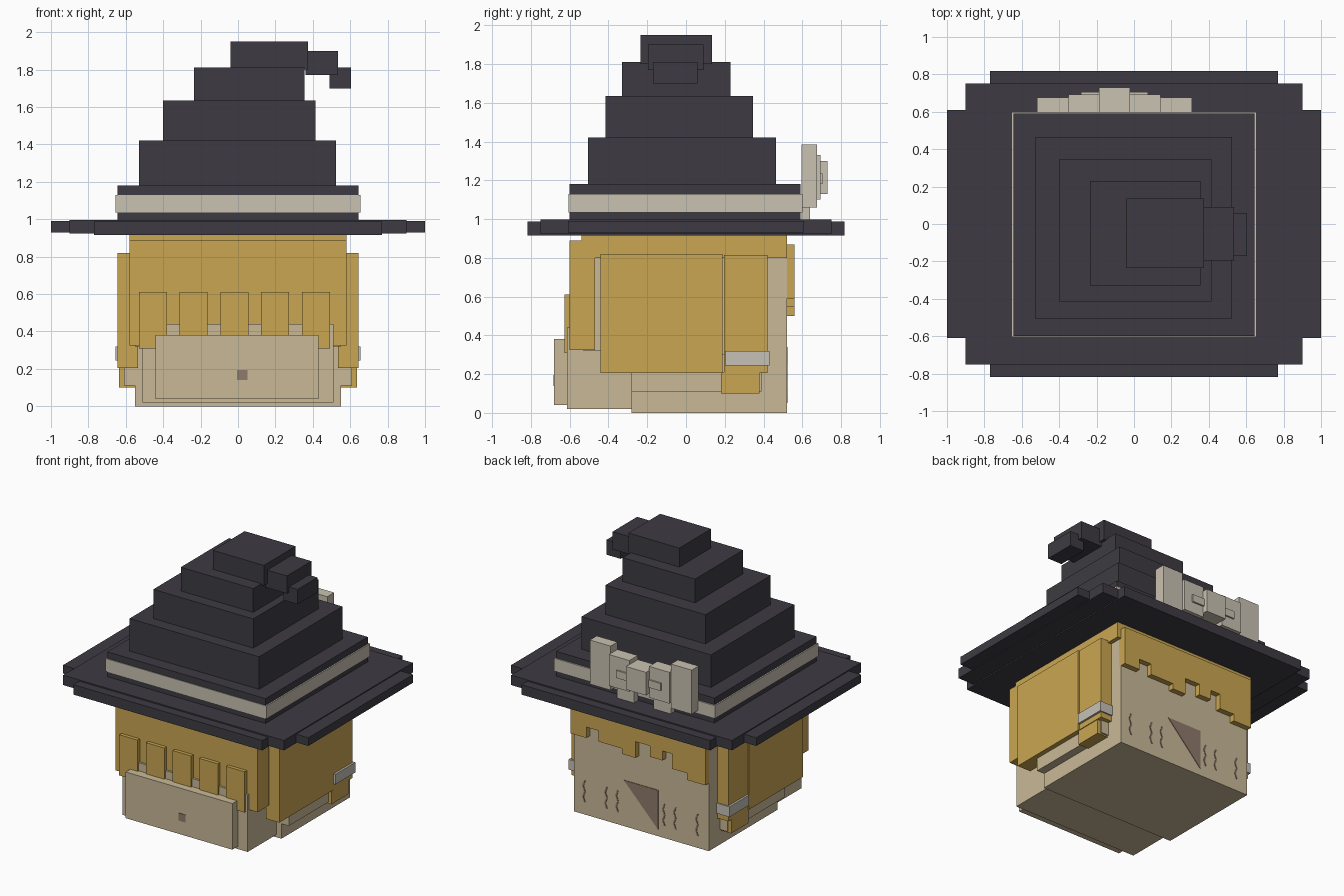
import bpy, bmesh

if "Cube" in bpy.data.objects:
    bpy.data.objects.remove(bpy.data.objects["Cube"])


def mat(name, hex_code):
    lin = []
    for i in (0, 2, 4):
        c = int(hex_code[i:i + 2], 16) / 255
        lin.append(c / 12.92 if c <= 0.04045 else ((c + 0.055) / 1.055) ** 2.4)
    m = bpy.data.materials.new(name)
    m.diffuse_color = (*lin, 1)
    m.use_nodes = True
    m.node_tree.nodes["Principled BSDF"].inputs["Base Color"].default_value = m.diffuse_color
    return m


HAT = mat("charcoal cloth", "3D3B42")
HAIR = mat("golden hair", "C9A651")
SKIN = mat("tan skin", "C9B997")
RIBBON = mat("pale ribbon", "CAC2B2")
TIE = mat("grey hair tie", "C6C1B7")
MARK = mat("brown markings", "8F7A6B")


def finish(name, bm, m):
    bmesh.ops.recalc_face_normals(bm, faces=bm.faces)
    me = bpy.data.meshes.new(name)
    bm.to_mesh(me)
    bm.free()
    me.materials.append(m)
    ob = bpy.data.objects.new(name, me)
    bpy.context.collection.objects.link(ob)
    return ob


def box(name, m, x, y, z):
    """Box between the given (min, max) pairs."""
    bm = bmesh.new()
    bmesh.ops.create_cube(bm, size=1)
    for v in bm.verts:
        v.co = [r[0] if c < 0 else r[1] for c, r in zip(v.co, (x, y, z))]
    return finish(name, bm, m)


def plate(name, m, pts, y0, y1):
    """Outline in x, z extruded along y."""
    bm = bmesh.new()
    f = bm.faces.new([bm.verts.new((px, y0, pz)) for px, pz in pts])
    r = bmesh.ops.extrude_face_region(bm, geom=[f])
    for v in r["geom"]:
        if isinstance(v, bmesh.types.BMVert):
            v.co.y = y1
    return finish(name, bm, m)


# Head and muzzle
box("head", SKIN, (-.55, .55), (-.28, .52), (0, .85))
box("upper_face", SKIN, (-.55, .55), (-.53, -.28), (.32, .8))
box("muzzle", SKIN, (-.51, .51), (-.615, -.28), (.02, .44))
box("snout", SKIN, (-.44, .43), (-.68, -.61), (.04, .38))
box("snout_dot", MARK, (-.005, .05), (-.684, -.679), (.14, .195))

# Hair cap, fringe and strands
box("hair_cap", HAIR, (-.58, .58), (-.54, .522), (.8, .93))
box("fringe", HAIR, (-.58, .58), (-.6, -.47), (.325, .89))
for i in range(5):
    x = -.53 + i * .218
    box(f"fringe_strand_{i}", HAIR, (x, x + .15), (-.626, -.58), (.31, .61))

# Uneven hair at the back
steps = [(.55, .59), (.42, .67), (.32, .59), (.13, .55), (.02, .67), (-.1, .59),
         (-.2, .66), (-.28, .55), (-.4, .5)]
outline = [(.55, .87)]
for i, (x, z) in enumerate(steps):
    x_next = steps[i + 1][0] if i + 1 < len(steps) else -.55
    outline += [(x, z), (x_next, z)]
outline.append((-.55, .87))
plate("back_hair", HAIR, outline, .5, .56)

# Side parts, mirrored
for side, s in (("left", -1), ("right", 1)):
    def sx(a, b):
        return tuple(sorted((s * a, s * b)))
    box(f"{side}_cheek", SKIN, sx(.5, .61), (-.28, .39), (.11, .3))
    box(f"{side}_hair_panel", HAIR, sx(.535, .645), (-.44, .188), (.205, .82))
    box(f"{side}_rear_lock", HAIR, sx(.535, .64), (.195, .42), (.205, .815))
    box(f"{side}_lock_end", HAIR, sx(.53, .635), (.18, .38), (.1, .21))
    box(f"{side}_hair_tie", TIE, sx(.53, .655), (.2, .43), (.245, .32))

# Painted marks on the back of the head
plate("back_triangle", MARK, [(.14, .34), (-.14, .34), (-.14, .05)], .519, .524)
for i, x in enumerate((-.46, -.28, -.19, .19, .28, .46)):
    w = .006
    path = [(x, .25), (x + .015, .21), (x, .17), (x + .015, .13), (x, .09)]
    plate(f"back_squiggle_{i}", MARK,
          [(a - w, b) for a, b in path] + [(a + w, b) for a, b in path[::-1]], .519, .523)

# Hat brim from overlapping slabs
box("brim_wide", HAT, (-1, 1), (-.61, .61), (.93, .99))
box("brim_middle", HAT, (-.9, .9), (-.75, .75), (.924, .997))
box("brim_deep", HAT, (-.77, .77), (-.818, .818), (.915, .988))

# Stepped crown and bent tip
tiers = [((-.645, .645), (-.6, .59), (.98, 1.18)),
         ((-.53, .525), (-.505, .465), (1.17, 1.42)),
         ((-.4, .415), (-.415, .345), (1.41, 1.635)),
         ((-.235, .355), (-.33, .23), (1.63, 1.81)),
         ((-.04, .375), (-.235, .135), (1.8, 1.95)),
         ((.36, .535), (-.195, .09), (1.77, 1.9)),
         ((.49, .605), (-.17, .06), (1.7, 1.81))]
for i, t in enumerate(tiers):
    box(f"hat_tier_{i}" if i < 5 else f"hat_tip_{i - 4}", HAT, *t)

# Ribbon and bow
box("hat_ribbon", RIBBON, (-.655, .655), (-.605, .6), (1.035, 1.13))
c = -.104
box("bow_knot", RIBBON, (c - .082, c + .082), (.595, .73), (1.13, 1.3))
box("bow_knot_bar", RIBBON, (c - .18, c + .18), (.6, .705), (1.18, 1.235))
for side, s in (("left", -1), ("right", 1)):
    def bx(a, b):
        return tuple(sorted((c + s * a, c + s * b)))
    box(f"{side}_bow_inner", RIBBON, bx(.08, .246), (.595, .693), (1.1, 1.33))
    box(f"{side}_bow_outer", RIBBON, bx(.246, .415), (.595, .675), (1.06, 1.385))
    box(f"{side}_bow_tail", RIBBON, bx(.08, .22), (.595, .64), (.99, 1.1))
